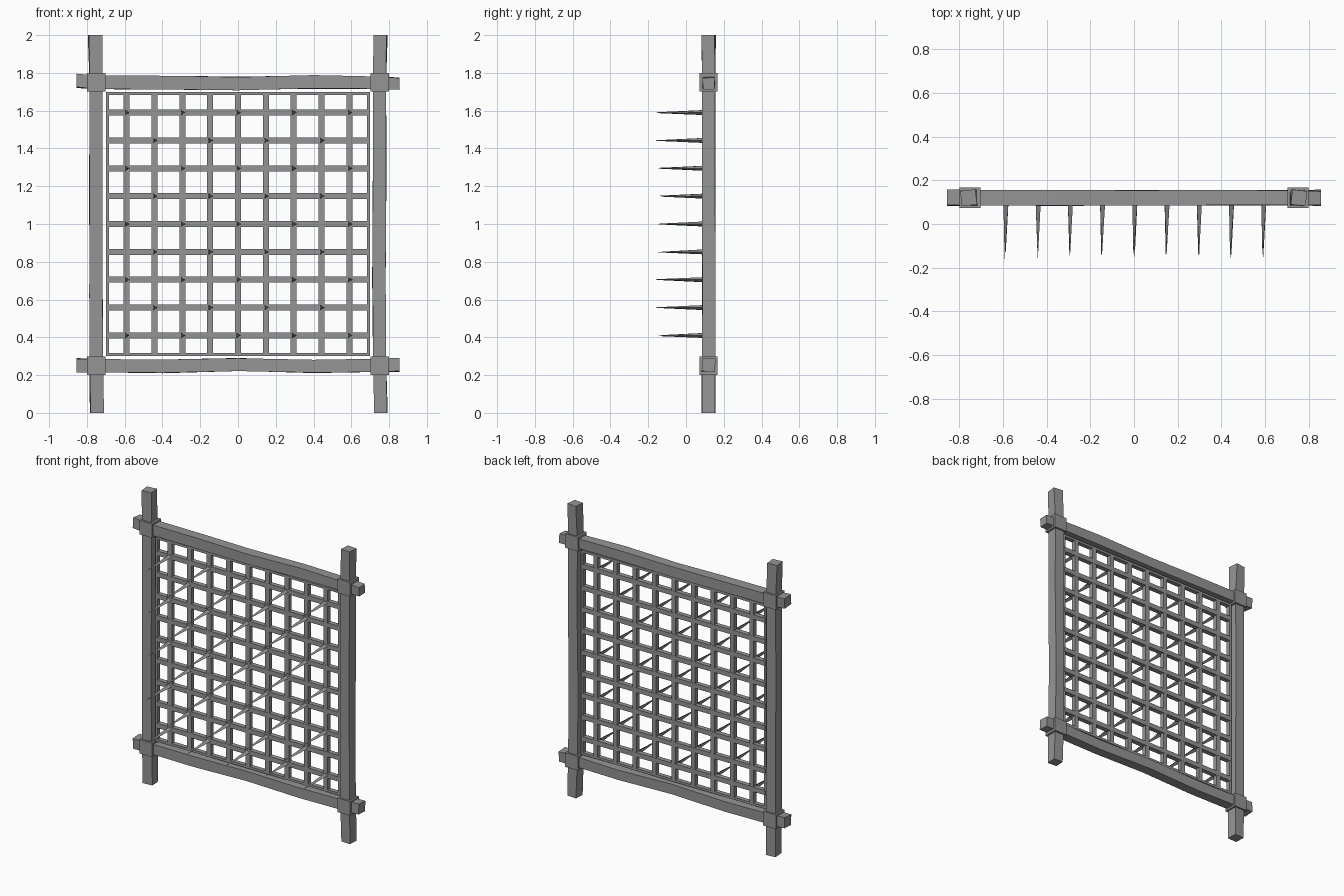
import bpy, bmesh, math, random
from mathutils import Vector, Matrix

random.seed(4)
cube = bpy.data.objects.get("Cube")
if cube:
    bpy.data.objects.remove(cube, do_unlink=True)

wood = bpy.data.materials.new("weathered_grey")
wood.use_nodes = True
GREY = (0.3, 0.3, 0.3, 1)
wood.diffuse_color = GREY
wood.node_tree.nodes["Principled BSDF"].inputs["Base Color"].default_value = GREY

Y = 0.12        # depth of the frame's centre plane
PITCH = 0.1475  # lattice spacing


def finish(name, bm):
    bmesh.ops.recalc_face_normals(bm, faces=bm.faces)
    mesh = bpy.data.meshes.new(name)
    bm.to_mesh(mesh)
    bm.free()
    mesh.materials.append(wood)
    obj = bpy.data.objects.new(name, mesh)
    bpy.context.collection.objects.link(obj)
    return obj


def add_box(bm, centre, size):
    matrix = Matrix.Translation(centre) @ Matrix.Diagonal((*size, 1))
    bmesh.ops.create_cube(bm, size=1, matrix=matrix)


def beam(name, axis, stations):
    """Hewn square beam; each station is (along, across, width, twist in degrees)."""
    bm = bmesh.new()
    rings = []
    for along, across, width, twist in stations:
        ring = []
        for k in range(4):
            a = math.radians(45 + 90 * k + twist)
            u = across + width * math.cos(a) / math.sqrt(2)
            v = Y + width * math.sin(a) / math.sqrt(2)
            co = (along, v, u) if axis == "x" else (u, v, along)
            ring.append(bm.verts.new(co))
        rings.append(ring)
    for low, high in zip(rings, rings[1:]):
        for k in range(4):
            n = (k + 1) % 4
            bm.faces.new((low[k], low[n], high[n], high[k]))
    bm.faces.new(rings[0])
    bm.faces.new(rings[-1])
    return finish(name, bm)


# Slightly crooked posts and rails
beam("right_post", "z", [(0, -0.747, 0.07, 4), (0.25, -0.75, 0.072, 1), (0.65, -0.752, 0.07, -1),
                         (1.2, -0.753, 0.068, 2), (1.75, -0.751, 0.07, 0), (2, -0.757, 0.07, 6)])
beam("left_post", "z", [(0, 0.757, 0.068, -3), (0.25, 0.75, 0.07, 0), (0.7, 0.746, 0.069, 2),
                        (1.3, 0.75, 0.07, -2), (1.75, 0.749, 0.07, 0), (2, 0.755, 0.068, -6)])
beam("top_rail", "x", [(-0.855, 1.758, 0.07, 5), (-0.75, 1.75, 0.072, 0), (-0.35, 1.748, 0.072, 1),
                       (0, 1.744, 0.07, -2), (0.4, 1.752, 0.07, 2), (0.75, 1.748, 0.065, 0),
                       (0.855, 1.743, 0.062, -3)])
beam("bottom_rail", "x", [(-0.855, 0.252, 0.072, -4), (-0.75, 0.25, 0.07, 0), (-0.4, 0.246, 0.07, 2),
                          (0, 0.256, 0.068, -1), (0.4, 0.246, 0.068, 2), (0.75, 0.252, 0.07, 0),
                          (0.855, 0.254, 0.07, 4)])

# Blocks wrapped around the four crossings
for side, sx in (("right", -1), ("left", 1)):
    for level, z in (("bottom", 0.25), ("top", 1.75)):
        bm = bmesh.new()
        add_box(bm, (sx * 0.75, Y, z), (0.097, 0.095, 0.097))
        finish(f"{level}_{side}_corner_block", bm)

# Thin border around the lattice
bm = bmesh.new()
for s in (-1, 1):
    add_box(bm, (s * 0.692, Y, 1), (0.016, 0.03, 1.4))
    add_box(bm, (0, Y, 1 + s * 0.692), (1.4, 0.03, 0.016))
finish("lattice_border", bm)

# Lattice bars
upright, cross = bmesh.new(), bmesh.new()
for i in range(-4, 5):
    add_box(upright, (i * PITCH, Y, 1), (0.032, 0.03, 1.39))
    add_box(cross, (0, Y, 1 + i * PITCH), (1.39, 0.032, 0.032))
finish("lattice_uprights", upright)
finish("lattice_crossbars", cross)

# Three-sided spikes on alternate crossings, pointing forward
bm = bmesh.new()
for i in range(-4, 5):
    for j in range(-4, 5):
        if (i + j) % 2:
            continue
        centre = Vector((i * PITCH, 0.106, 1 + j * PITCH))
        base = [bm.verts.new(centre + Vector((math.cos(a), 0, math.sin(a))) * 0.016)
                for a in (math.tau * k / 3 for k in range(3))]
        tip = bm.verts.new((centre.x + random.uniform(-0.003, 0.003),
                            random.uniform(-0.165, -0.13),
                            centre.z + random.uniform(-0.003, 0.003)))
        bm.faces.new(base)
        for k in range(3):
            bm.faces.new((base[k], base[(k + 1) % 3], tip))
finish("spikes", bm)
